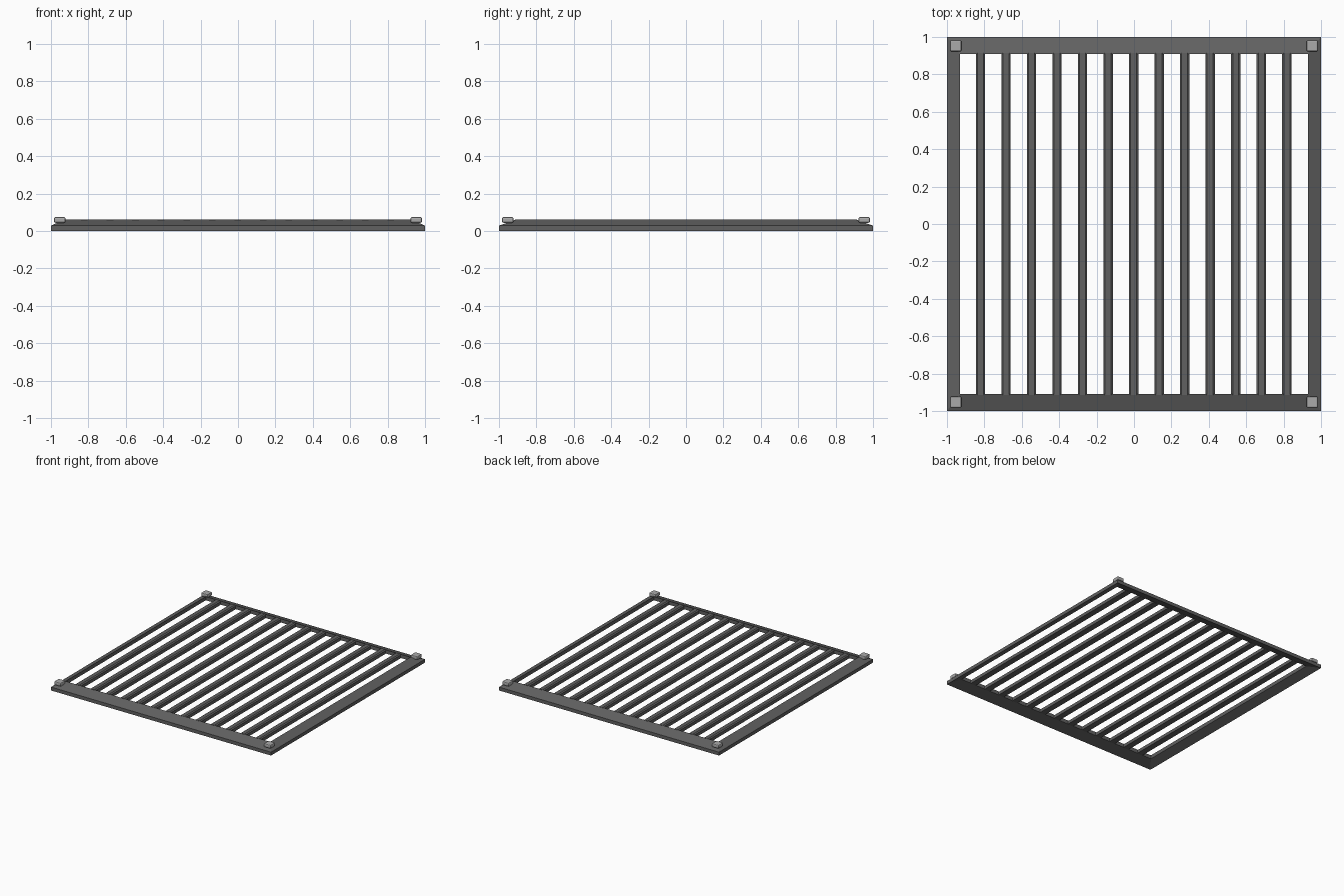
import bpy, bmesh

if "Cube" in bpy.data.objects:
    bpy.data.objects.remove(bpy.data.objects["Cube"])

def material(name, v):
    m = bpy.data.materials.new(name)
    m.diffuse_color = (v, v, v, 1)
    m.use_nodes = True
    m.node_tree.nodes["Principled BSDF"].inputs["Base Color"].default_value = m.diffuse_color
    return m

dark = material("dark_iron", 0.12)
steel = material("steel", 0.4)

def finish(name, bm, mat):
    bmesh.ops.recalc_face_normals(bm, faces=bm.faces[:])
    me = bpy.data.meshes.new(name)
    bm.to_mesh(me)
    bm.free()
    me.materials.append(mat)
    ob = bpy.data.objects.new(name, me)
    bpy.context.collection.objects.link(ob)
    return ob

IX, IY = 0.93, 0.91   # inner opening half sizes

# Sloped frame: four rectangular loops bridged into a closed ring
bm = bmesh.new()
loops = []
for x, y, z in ((1, 1, 0), (1, 1, 0.028), (IX, IY, 0.06), (IX, IY, 0.03)):
    loops.append([bm.verts.new((sx * x, sy * y, z))
                  for sx, sy in ((-1, -1), (1, -1), (1, 1), (-1, 1))])
for i in range(4):
    a, b = loops[i], loops[(i + 1) % 4]
    for k in range(4):
        n = (k + 1) % 4
        bm.faces.new((a[k], a[n], b[n], b[k]))
finish("frame", bm, dark)

# Grate bars: chamfered profile extruded along y
profile = [(-0.025, 0.028), (0.025, 0.028), (0.025, 0.054),
           (0.016, 0.061), (-0.016, 0.061), (-0.025, 0.054)]
for i in range(13):
    cx = (i - 6) * 0.1365 - 0.002
    bm = bmesh.new()
    face = bm.faces.new([bm.verts.new((cx + x, -IY - 0.003, z)) for x, z in profile])
    ext = bmesh.ops.extrude_face_region(bm, geom=[face])
    moved = [g for g in ext["geom"] if isinstance(g, bmesh.types.BMVert)]
    bmesh.ops.translate(bm, verts=moved, vec=(0, 2 * IY + 0.006, 0))
    finish(f"bar_{i + 1}", bm, dark)

# Corner bolts: small bevelled blocks
for sx in (-1, 1):
    for sy in (-1, 1):
        bm = bmesh.new()
        bmesh.ops.create_cube(bm, size=1)
        bmesh.ops.scale(bm, vec=(0.062, 0.062, 0.031), verts=bm.verts[:])
        bmesh.ops.translate(bm, vec=(sx * 0.953, sy * 0.953, 0.0585), verts=bm.verts[:])
        bmesh.ops.bevel(bm, geom=bm.edges[:], offset=0.009, segments=2,
                        profile=0.5, affect='EDGES')
        finish("corner_bolt", bm, steel)
